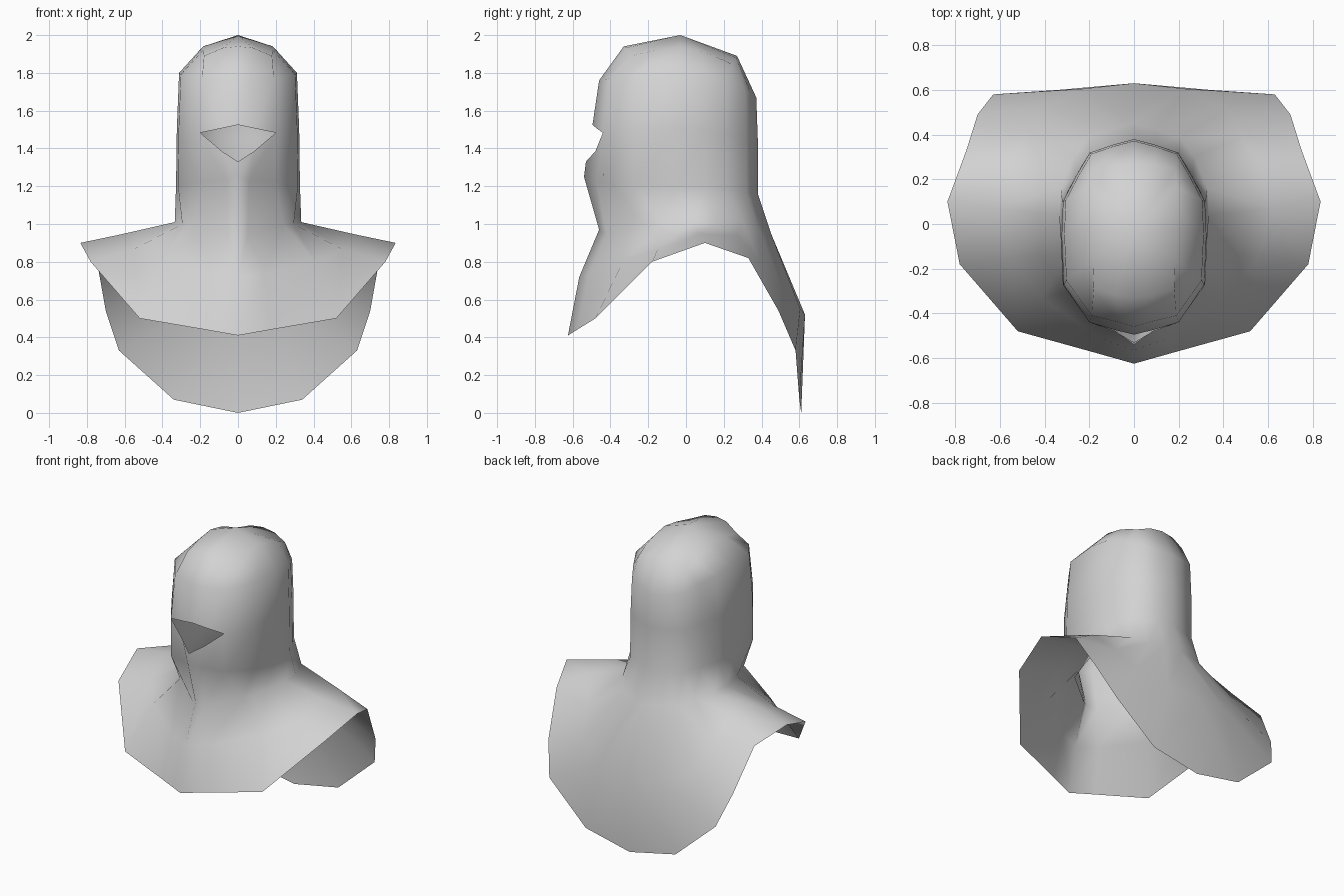
import bpy, bmesh

if "Cube" in bpy.data.objects:
    bpy.data.objects.remove(bpy.data.objects["Cube"])

# Half outline of the head, front centre to back centre (x and y as fractions)
PLAN = [(0, -1), (.22, -.95), (.61, -.88), (.97, -.5), (1, 0),
        (.98, .36), (.80, .62), (.61, .86), (.30, .94), (0, 1)]

# Lower hem of the cape and the line halfway up to the neck
HEM = [(0, -.625, .41), (.17, -.577, .44), (.52, -.48, .50), (.78, -.18, .80),
       (.835, .10, .90), (.75, .33, .82), (.70, .49, .54), (.63, .58, .33),
       (.34, .60, .07), (0, .61, 0)]
SHOULDER = [(0, -.565, .72), (.14, -.515, .735), (.41, -.335, .80), (.555, -.15, .865),
            (.62, .07, .945), (.56, .27, .94), (.48, .39, .81), (.42, .52, .64),
            (.23, .605, .55), (0, .63, .52)]
# Dome of the skull: a flat-topped patch with square corners
TOP = [(0, -.33, 1.94), (.08, -.32, 1.932), (.18, -.29, 1.89), (.185, -.16, 1.92),
       (.185, -.03, 1.94), (.187, .08, 1.915), (.19, .17, 1.88), (.185, .245, 1.845),
       (.09, .265, 1.88), (0, .27, 1.89)]


def head_ring(width, y_front, y_back, z_front, z_side, z_back):
    """Half ring shaped by PLAN, with its height bending to front and back."""
    mid, half = (y_front + y_back) / 2, (y_back - y_front) / 2
    ring = []
    for u, t in PLAN:
        z_end = z_front if t < 0 else z_back
        ring.append((u * width, mid + t * half, z_side + (z_end - z_side) * t * t))
    return ring


neck = head_ring(.335, -.46, .45, .96, 1.01, .95)
neck[:5] = [(0, -.46, .97), (.05, -.42, .945), (.24, -.285, 1.0), (.295, -.13, 1.0),
            (.335, .04, 1.01)]
neck[6] = (.27, .30, 1.015)
jaw = head_ring(.328, -.49, .38, 1.23, 1.20, 1.16)
jaw[:2] = [(0, -.54, 1.25), (.06, -.475, 1.23)]     # nose ridge
eye = head_ring(.324, -.49, .38, 1.48, 1.50, 1.45)
eye[:3] = [(0, -.53, 1.33), (.085, -.48, 1.385), (.20, -.44, 1.483)]
crown = head_ring(.312, -.46, .372, 1.76, 1.80, 1.67)
brow = [(0, -.495, 1.525), (.09, -.473, 1.506)]     # upper edge of the eye opening

bm = bmesh.new()


def add(ring):
    return [bm.verts.new(p) for p in ring]


def bridge(lower, upper):
    for i in range(len(lower) - 1):
        bm.faces.new((lower[i], lower[i + 1], upper[i + 1], upper[i]))


# Cape, neck and face up to the lower edge of the eye opening
rings = [add(r) for r in (HEM, SHOULDER, neck, jaw, eye)]
for lower, upper in zip(rings, rings[1:]):
    bridge(lower, upper)

# Skull above the eye opening, closed by a fan at the apex
brow_line = add(brow) + rings[-1][2:]
crown_v, top_v = add(crown), add(TOP)
bridge(brow_line, crown_v)
bridge(crown_v, top_v)
apex = bm.verts.new((0, -.03, 2.0))
for a, b in zip(top_v, top_v[1:]):
    bm.faces.new((a, b, apex))

for f in bm.faces:
    f.smooth = True
mesh = bpy.data.meshes.new("hood")
bm.to_mesh(mesh)
bm.free()
hood = bpy.data.objects.new("hood", mesh)
bpy.context.collection.objects.link(hood)

# Other half
mirror = hood.modifiers.new("mirror", 'MIRROR')
mirror.use_axis[0] = True
mirror.merge_threshold = .001

grey = bpy.data.materials.new("light grey")
grey.diffuse_color = (.65, .65, .65, 1)
grey.use_nodes = True
grey.node_tree.nodes["Principled BSDF"].inputs["Base Color"].default_value = grey.diffuse_color
mesh.materials.append(grey)
